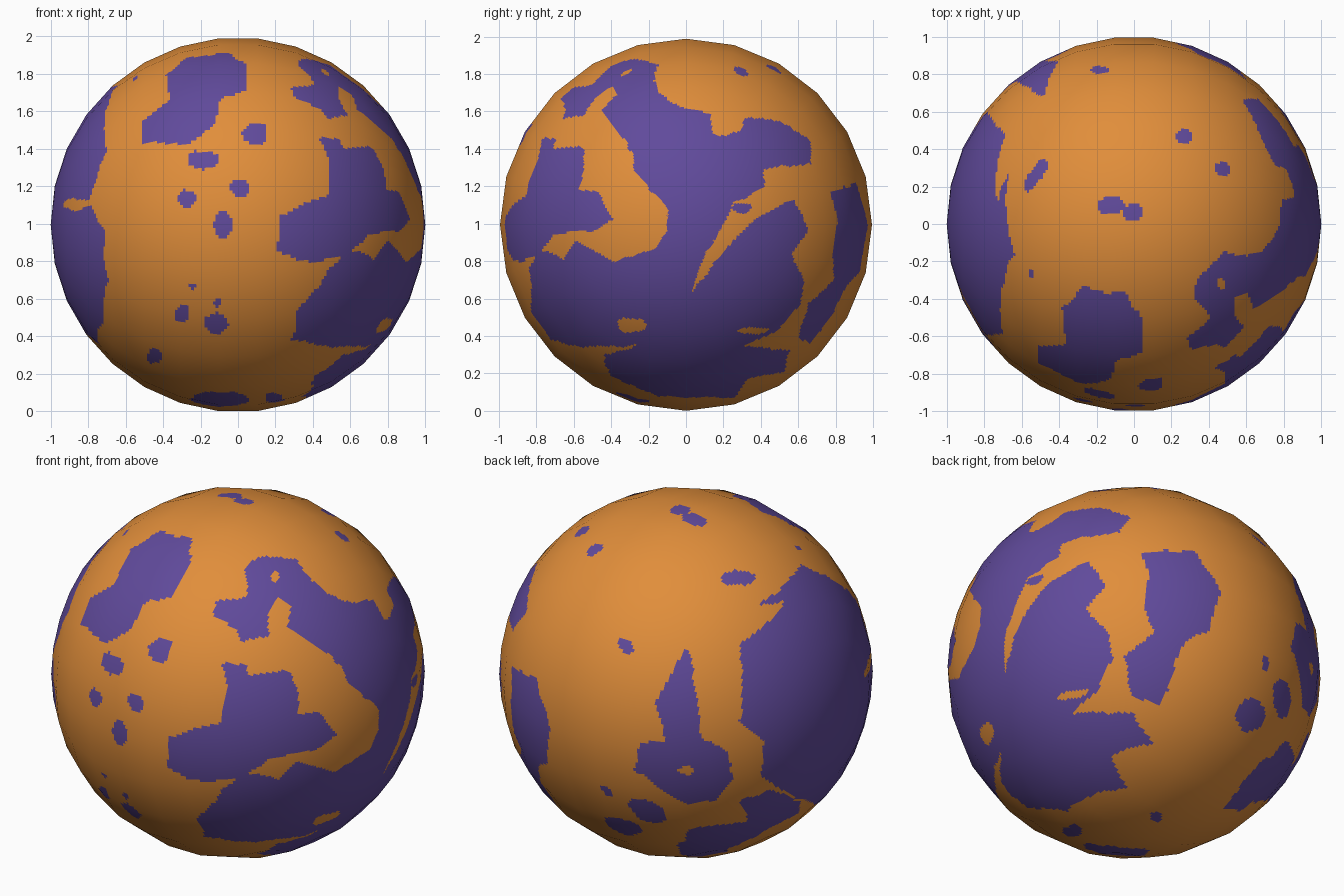
import bpy
import bmesh
import math
from mathutils import Matrix, Vector, noise

start_cube = bpy.data.objects.get("Cube")
if start_cube:
    bpy.data.objects.remove(start_cube, do_unlink=True)


def make_material(name, colour):
    material = bpy.data.materials.new(name)
    material.use_nodes = True
    material.diffuse_color = colour
    material.node_tree.nodes["Principled BSDF"].inputs["Base Color"].default_value = colour
    return material


def facing(turn, tilt):
    """Right, up and outward axes of a side; turn is counted from the front towards +x."""
    a, e = math.radians(turn), math.radians(tilt)
    right = Vector((math.cos(a), math.sin(a), 0))
    out = Vector((math.sin(a) * math.cos(e), -math.cos(a) * math.cos(e), math.sin(e)))
    return right, out.cross(right), out


SIDES = {
    "front": facing(0, 0),
    "plus_x": facing(90, 0),
    "minus_x": facing(-90, 0),
    "top": facing(0, 90),
    "front_corner": facing(35, 25),
    "back_corner": facing(215, 25),
    "under_corner": facing(140, -30),
}
patches = []
LAND, SEA = 0, 1


def patch(side, outline, kind=SEA):
    """Outline in hundredths of the radius, drawn flat on one side of the globe."""
    points = [(x / 100, y / 100) for x, y in outline]
    xs, ys = zip(*points)
    patches.append((side, points, (min(xs), max(xs), min(ys), max(ys)), kind))


def spot(side, x, y, width, height, kind=SEA):
    """Small oval patch, given by its centre and half sizes."""
    steps = [math.tau * i / 12 for i in range(12)]
    patch(side, [(x + width * math.cos(t), y + height * math.sin(t)) for t in steps], kind)


def inside(x, y, points):
    hit = False
    for (ax, ay), (bx, by) in zip(points, points[1:] + points[:1]):
        if (ay > y) != (by > y) and x < (bx - ax) * (y - ay) / (by - ay) + ax:
            hit = not hit
    return hit


# Upper front patch
patch("front", [(-28, 90), (-5, 93), (4, 87), (5, 72), (-9, 68), (-12, 55),
                (-25, 44), (-51, 44), (-51, 56), (-36, 68), (-39, 80)])

# Upper front corner: hooked head and the arm joining it to the +x side
patch("front_corner", [(4, 58), (13, 63), (30, 62), (40, 50), (22, 41), (16, 32),
                       (17, 20), (2, 17), (-2, 25), (-13, 30), (-12, 39), (5, 41)])
patch("front_corner", [(35, 54), (49, 42), (69, 35), (79, 25), (88, 5), (76, -20),
                       (58, -4), (55, 7), (40, 15), (27, 25), (29, 36), (22, 41)])
spot("front_corner", 20, 52, 2, 3, LAND)
spot("front_corner", 52, 22, 5, 5, LAND)

# Middle front corner patch
patch("front_corner", [(-9, 5), (4, 4), (6, -1), (28, 1), (33, -11), (33, -22),
                       (44, -22), (53, -34), (43, -41), (16, -47), (1, -57),
                       (-20, -59), (-38, -52), (-38, -35), (-10, -27), (-5, -10)])

# Large mass on the +x side, upper and lower halves
patch("plus_x", [(-17, 87), (-17, 72), (-7, 64), (13, 60), (14, 48), (29, 50),
                 (32, 58), (50, 56), (67, 46), (67, 33), (42, 30), (42, 20),
                 (26, 12), (21, 1), (13, -8), (-10, -3), (-9, 14), (-16, 18),
                 (-19, 32), (-31, 40), (-33, 50), (-22, 70)])
patch("plus_x", [(-84, -24), (-79, -13), (-66, -18), (-59, -8), (-40, -20),
                 (-17, -13), (-10, -3), (20, 0), (8, -20), (3, -36), (13, -24),
                 (26, -8), (40, 5), (58, 14), (66, -3), (56, -16), (64, -30),
                 (61, -43), (48, -58), (30, -65), (56, -68), (53, -79), (34, -83),
                 (26, -93), (-14, -93), (-41, -82), (-44, -70), (-25, -65),
                 (-57, -66), (-73, -62), (-83, -46)])
spot("plus_x", -29, -54, 8, 4, LAND)
spot("plus_x", 36, -57, 9, 2, LAND)
spot("plus_x", 30, 9, 5, 3)

# Tall strip on the back
patch("under_corner", [(4, 65), (33, 66), (47, 44), (40, 22), (27, 17), (15, -18),
                       (-1, -12), (-5, 9), (11, 22), (5, 36), (9, 52)])

# Tower-shaped patch on the back
patch("back_corner", [(-1, 13), (3, 9), (6, -15), (8, -35), (23, -43), (25, -58),
                      (16, -69), (2, -71), (-10, -65), (-28, -53), (-25, -38),
                      (-11, -37), (-17, -15), (-9, -4)])
spot("back_corner", 0, -53, 5, 2, LAND)

# Low patches around the back
patch("back_corner", [(-2, -93), (2, -84), (34, -80), (29, -69), (45, -63),
                      (61, -69), (61, -75), (29, -93), (10, -98)])
patch("under_corner", [(84, -41), (81, -55), (57, -75), (49, -73), (57, -61), (70, -47)])
spot("under_corner", 63, -23, 8, 9)
spot("under_corner", 80, -14, 5, 11)
spot("under_corner", 71, 5, 2, 4)
spot("under_corner", -32, -85, 4, 3)
spot("under_corner", 12, -78, 3, 3)

# Large mass on the -x side, with a narrow channel
patch("minus_x", [(16, 75), (40, 58), (59, 40), (60, 26), (59, 12), (70, -3),
                  (65, -30), (47, -51), (16, -64), (-5, -52), (-28, -39),
                  (-51, -19), (-50, 1), (-61, 15), (-52, 46), (-47, 55),
                  (-28, 61), (-12, 67), (-30, 69), (2, 74)])
spot("minus_x", 47, 11, 14, 3, LAND)
spot("back_corner", 28, 51, 10, 4)

# Small front spots
for oval in [(9, 49, 7, 6), (-19, 35, 9, 5), (1, 20, 5, 5), (-27, 14, 5, 5),
             (-8, 0, 5, 8), (-30, -48, 4, 5), (-12, -53, 6, 6), (-45, -71, 4, 4),
             (-10, -94, 16, 4), (19, -93, 5, 2), (-25, -33, 2, 2), (-11, -42, 2, 2)]:
    spot("front", *oval)

# Small top spots
for oval in [(-13, 10, 8, 5), (0, 6, 6, 5), (-18, 83, 5, 2), (26, 47, 4, 4),
             (48, 30, 4, 4), (-55, -27, 2, 2)]:
    spot("top", *oval)


def surface_kind(point):
    """Paint the patches in order, with slightly ragged borders."""
    normal = (point + noise.noise_vector(point * 14) * 0.012).normalized()
    flat = {name: [normal.dot(axis) for axis in axes] for name, axes in SIDES.items()}
    kind = LAND
    for side, points, (left, right, low, high), paint in patches:
        x, y, depth = flat[side]
        if depth > 0.08 and left <= x <= right and low <= y <= high and inside(x, y, points):
            kind = paint
    return kind


# Faceted globe with its poles on the x axis, finely cut so the patches can be painted
bm = bmesh.new()
bmesh.ops.create_uvsphere(bm, u_segments=24, v_segments=15, radius=1,
                          matrix=Matrix.Rotation(math.pi / 2, 4, "Y"))
bmesh.ops.subdivide_edges(bm, edges=bm.edges[:], cuts=13, use_grid_fill=True)
for face in bm.faces:
    face.smooth = True
    face.material_index = surface_kind(face.calc_center_median())
mesh = bpy.data.meshes.new("globe")
bm.to_mesh(mesh)
bm.free()
mesh.materials.append(make_material("orange_land", (0.75, 0.27, 0.043, 1)))
mesh.materials.append(make_material("purple_sea", (0.118, 0.069, 0.33, 1)))

# Round shading across the flat facets
mesh.normals_split_custom_set_from_vertices([v.co.normalized() for v in mesh.vertices])
globe = bpy.data.objects.new("globe", mesh)
globe.location.z = -min(v.co.z for v in mesh.vertices)
bpy.context.collection.objects.link(globe)
